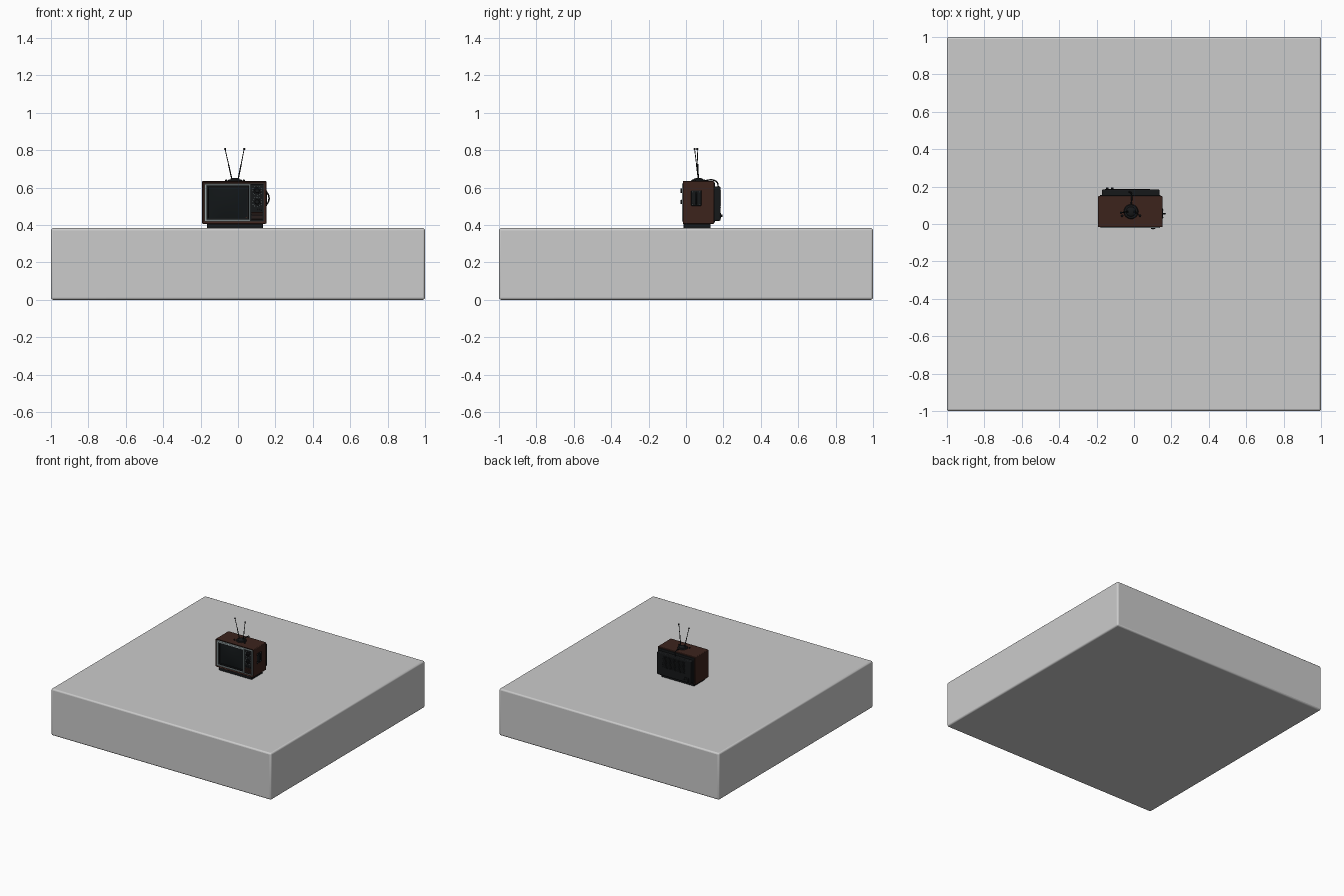
import bpy, bmesh, math
from mathutils import Vector

if "Cube" in bpy.data.objects:
    bpy.data.objects.remove(bpy.data.objects["Cube"])


def mat(name, c):
    m = bpy.data.materials.new(name)
    m.diffuse_color = (*c, 1)
    m.use_nodes = True
    m.node_tree.nodes["Principled BSDF"].inputs["Base Color"].default_value = m.diffuse_color
    return m


BROWN = mat("walnut", (0.045, 0.017, 0.012))
BLACK = mat("black_plastic", (0.008, 0.009, 0.01))
GLASS = mat("dark_glass", (0.006, 0.008, 0.009))
TRIM = mat("pale_trim", (0.3, 0.36, 0.37))


def finish(ob, name, m, bevel=0, seg=2):
    ob.name = name
    if m:
        ob.data.materials.append(m)
    if bevel:
        b = ob.modifiers.new("bevel", 'BEVEL')
        b.width, b.segments = bevel, seg
    bpy.ops.object.select_all(action='DESELECT')
    ob.select_set(True)
    bpy.context.view_layer.objects.active = ob
    if ob.type == 'MESH':
        bpy.ops.object.shade_smooth_by_angle(angle=math.radians(35))
    return ob


def box(name, lo, hi, m=None, bevel=0, seg=2):
    """Box between two corners."""
    lo, hi = Vector(lo), Vector(hi)
    bpy.ops.mesh.primitive_cube_add(size=1, location=(lo + hi) / 2)
    ob = bpy.context.object
    ob.scale = hi - lo
    bpy.ops.object.transform_apply(location=False, rotation=False, scale=True)
    return finish(ob, name, m, bevel, seg)


def rod(name, a, b, r, m, r2=None, bevel=0, sides=24):
    """Cylinder or cone from a to b."""
    a, b = Vector(a), Vector(b)
    bpy.ops.mesh.primitive_cone_add(vertices=sides, radius1=r, radius2=r if r2 is None else r2,
                                    depth=(b - a).length, location=(a + b) / 2)
    ob = bpy.context.object
    ob.rotation_euler = (b - a).to_track_quat('Z', 'Y').to_euler()
    return finish(ob, name, m, bevel)


def ball(name, p, r, m, squash=1):
    bpy.ops.mesh.primitive_uv_sphere_add(segments=16, ring_count=10, radius=r, location=p)
    ob = bpy.context.object
    ob.scale.z = squash
    return finish(ob, name, m)


def wire(name, pts, r, m):
    cu = bpy.data.curves.new(name, 'CURVE')
    cu.dimensions, cu.bevel_depth, cu.bevel_resolution = '3D', r, 2
    cu.use_fill_caps = True
    s = cu.splines.new('BEZIER')
    s.bezier_points.add(len(pts) - 1)
    for bp, p in zip(s.bezier_points, pts):
        bp.co = p
        bp.handle_left_type = bp.handle_right_type = 'AUTO'
    ob = bpy.data.objects.new(name, cu)
    bpy.context.collection.objects.link(ob)
    return finish(ob, name, m)


def frame(name, x0, x1, z0, z1, y0, y1, w, m):
    """Rectangular trim ring facing the front."""
    bm = bmesh.new()
    rings = []
    for y, d in ((y0, 0), (y1, 0), (y1, w), (y0, w)):
        rings.append([bm.verts.new(c) for c in ((x0 + d, y, z0 + d), (x1 - d, y, z0 + d),
                                                (x1 - d, y, z1 - d), (x0 + d, y, z1 - d))])
    for i in range(4):
        for j in range(4):
            a, b = rings[i], rings[(i + 1) % 4]
            bm.faces.new((a[j], a[(j + 1) % 4], b[(j + 1) % 4], b[j]))
    bmesh.ops.recalc_face_normals(bm, faces=bm.faces)
    me = bpy.data.meshes.new(name)
    bm.to_mesh(me)
    bm.free()
    ob = bpy.data.objects.new(name, me)
    bpy.context.collection.objects.link(ob)
    return finish(ob, name, m, 0.0015)


# plinth slab
box("slab", (-1, -1, 0), (1, 1, 0.383), None, 0.012, 3)

# cabinet with a recessed front
X0, X1, YF, YB, Z0, Z1 = -0.192, 0.152, -0.02, 0.15, 0.406, 0.634
cab = box("cabinet", (X0, YF, Z0), (X1, YB, Z1), BROWN, 0.005, 3)
bm = bmesh.new()
bm.from_mesh(cab.data)
front = [f for f in bm.faces if f.normal.y < -0.9]
bmesh.ops.inset_region(bm, faces=front, thickness=0.013)
bmesh.ops.translate(bm, verts=front[0].verts, vec=(0, 0.014, 0))
bm.to_mesh(cab.data)
bm.free()
box("foot", (-0.166, -0.014, 0.38), (0.134, 0.132, 0.408), BLACK, 0.004)

# screen with trim ring
frame("cabinet_trim", X0 + 0.012, X1 - 0.012, Z0 + 0.012, Z1 - 0.012, -0.021, -0.004, 0.004, TRIM)
frame("screen_trim", -0.177, 0.066, 0.420, 0.618, -0.019, -0.004, 0.008, TRIM)
frame("screen_mask", -0.169, 0.058, 0.428, 0.610, -0.014, -0.003, 0.010, BLACK)
bpy.ops.mesh.primitive_grid_add(x_subdivisions=16, y_subdivisions=16, size=2,
                                location=(-0.0555, -0.006, 0.519),
                                rotation=(math.radians(90), 0, 0))
scr = bpy.context.object
for v in scr.data.vertices:
    x, y = v.co.x, v.co.y
    v.co = (x * 0.106, y * 0.083, 0.009 * (1 - x * x) * (1 - y * y))
finish(scr, "screen", GLASS)

# control panel with two tuning dials and their marks
box("control_panel", (0.067, -0.014, 0.420), (0.138, -0.003, 0.618), BLACK, 0.002)
for i, z in enumerate((0.583, 0.523)):
    rod(f"dial_plate_{i}", (0.102, -0.013, z), (0.102, -0.018, z), 0.019, BLACK, bevel=0.001)
    rod(f"dial_{i}", (0.102, -0.017, z), (0.102, -0.026, z), 0.013, BLACK, 0.011, 0.001)
    box(f"dial_grip_{i}", (0.099, -0.03, z - 0.011), (0.105, -0.025, z + 0.011), BLACK, 0.001)
    for k in range(12):
        a = k * math.tau / 12
        c = Vector((0.102 + 0.025 * math.cos(a), -0.014, z + 0.025 * math.sin(a)))
        rod(f"dial_mark_{i}_{k}", c, c - Vector((0, 0.0015, 0)), 0.0018, TRIM, sides=8)

# speaker grille and small knobs
for k in range(6):
    z = 0.430 + k * 0.007
    box(f"speaker_slat_{k}", (0.073, -0.018, z), (0.132, -0.013, z + 0.004), BROWN, 0.0008)
for k in range(3):
    x = 0.084 + k * 0.018
    rod(f"small_knob_{k}", (x, -0.013, 0.481), (x, -0.021, 0.481), 0.005, BLACK, bevel=0.0008)

# carrying handle on the right side
box("handle_plate", (0.150, 0.028, 0.502), (0.155, 0.082, 0.584), BLACK, 0.002)
wire("handle", [(0.154, 0.055, 0.512), (0.163, 0.055, 0.525), (0.163, 0.055, 0.56),
                (0.154, 0.055, 0.573)], 0.004, BLACK)
for k, (y, z) in enumerate(((0.036, 0.51), (0.074, 0.51), (0.036, 0.576), (0.074, 0.576))):
    ball(f"handle_screw_{k}", (0.155, y, z), 0.003, TRIM)

# rear cover with cooling slats
box("rear_rim", (-0.182, 0.146, 0.414), (0.142, 0.156, 0.626), BLACK, 0.003)
box("rear_cover", (-0.172, 0.15, 0.422), (0.136, 0.184, 0.606), BLACK, 0.006, 3)
for k in range(9):
    z = 0.492 + k * 0.011
    box(f"rear_slat_{k}", (-0.12, 0.182, z), (0.085, 0.187, z + 0.005), BLACK, 0.001)
box("socket_plate", (-0.155, 0.182, 0.435), (-0.105, 0.187, 0.465), BLACK, 0.001)
for k in range(2):
    x = -0.143 + k * 0.026
    rod(f"socket_{k}", (x, 0.185, 0.45), (x, 0.194, 0.45), 0.007, BLACK, bevel=0.001)

# aerial with dome, two rods and lead
AX, AY = -0.016, 0.066
rod("aerial_base", (AX, AY, 0.632), (AX, AY, 0.642), 0.040, BLACK, 0.036, 0.002, 32)
ball("aerial_dome", (AX, AY, 0.640), 0.027, BLACK, 0.45)
for side, tip in ((-1, (-0.069, 0.060, 0.806)), (1, (0.033, 0.046, 0.806))):
    n = "left" if side < 0 else "right"
    a, b = Vector((AX + side * 0.017, AY, 0.645)), Vector(tip)
    mid = a.lerp(b, 0.5)
    ball(f"aerial_joint_{n}", a, 0.007, BLACK)
    rod(f"aerial_lower_{n}", a, mid, 0.0032, BLACK, sides=12)
    rod(f"aerial_upper_{n}", mid, b, 0.0022, BLACK, sides=12)
    ball(f"aerial_tip_{n}", b, 0.006, BLACK)
    ball(f"aerial_button_{n}", (AX + side * 0.047, AY - 0.022, 0.637), 0.006, BLACK)
wire("aerial_lead", [(AX, 0.100, 0.637), (AX + 0.004, 0.145, 0.640), (AX, 0.166, 0.628),
                     (AX - 0.01, 0.172, 0.606), (AX - 0.01, 0.176, 0.595)], 0.0035, BLACK)
